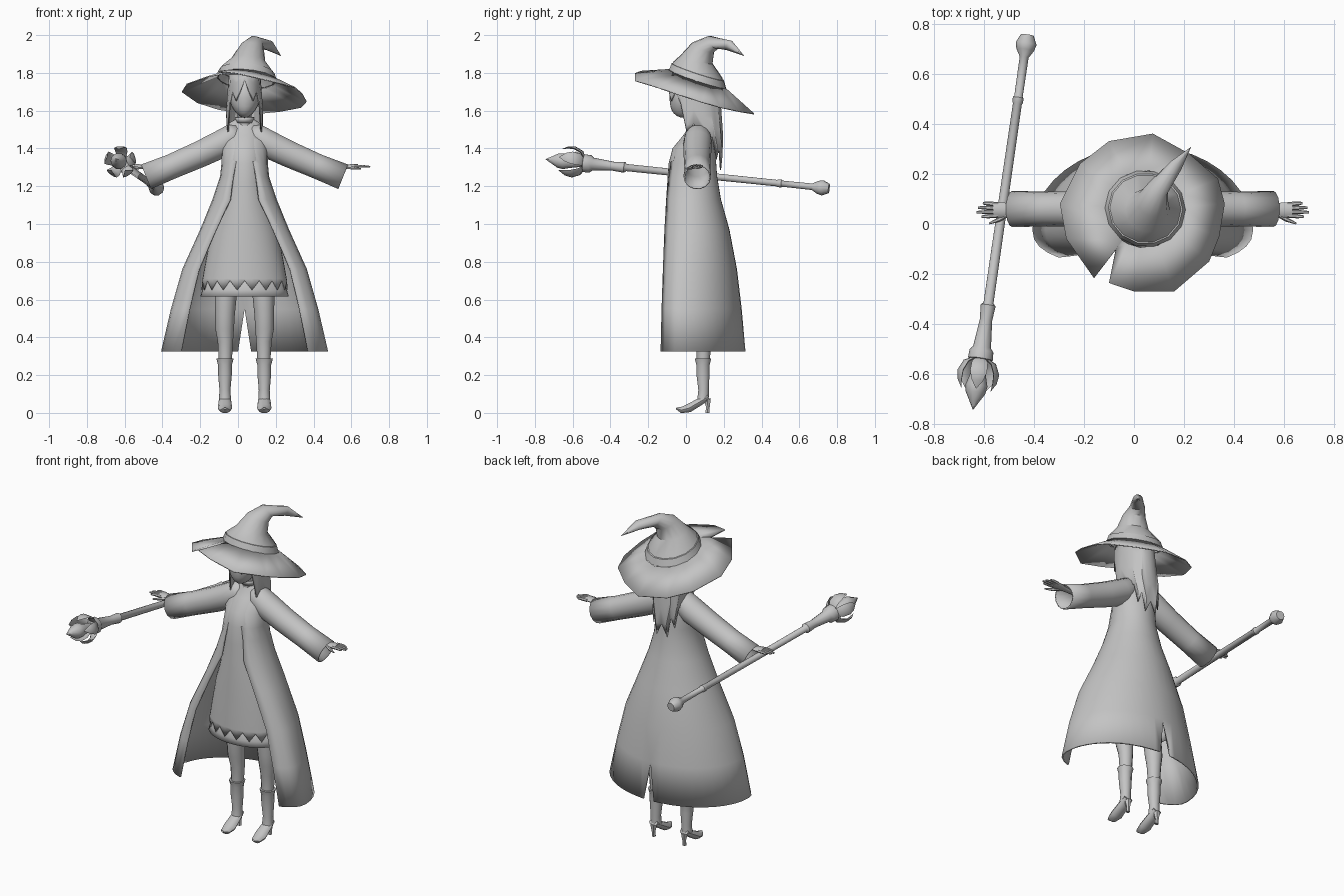
import bpy, bmesh, math
from mathutils import Vector, Matrix

if "Cube" in bpy.data.objects:
    bpy.data.objects.remove(bpy.data.objects["Cube"])

CX = 0.035                                   # body centre line
grey = bpy.data.materials.new("plain_grey")
grey.diffuse_color = (0.55, 0.55, 0.55, 1)
grey.use_nodes = True
grey.node_tree.nodes["Principled BSDF"].inputs["Base Color"].default_value = grey.diffuse_color


def finish(name, bm, mirror=False, thick=0, x=CX, angle=40):
    bmesh.ops.remove_doubles(bm, verts=bm.verts, dist=0.0004)
    bmesh.ops.recalc_face_normals(bm, faces=bm.faces)
    me = bpy.data.meshes.new(name)
    bm.to_mesh(me)
    bm.free()
    ob = bpy.data.objects.new(name, me)
    bpy.context.collection.objects.link(ob)
    me.materials.append(grey)
    ob.location.x = x
    bpy.ops.object.select_all(action='DESELECT')
    ob.select_set(True)
    bpy.context.view_layer.objects.active = ob
    bpy.ops.object.shade_smooth_by_angle(angle=math.radians(angle))
    if mirror:
        m = ob.modifiers.new("mirror", 'MIRROR')
        m.merge_threshold = 0.0005
    if thick:
        s = ob.modifiers.new("thickness", 'SOLIDIFY')
        s.thickness = thick
        s.offset = 0
    return ob


def loft(bm, rings, closed=True, caps=False):
    """Skin a list of equal-length rings of points."""
    vs = [[bm.verts.new(p) for p in r] for r in rings]
    n = len(vs[0])
    for a, b in zip(vs, vs[1:]):
        for i in range(n if closed else n - 1):
            j = (i + 1) % n
            bm.faces.new((a[i], a[j], b[j], b[i]))
    if caps:
        bm.faces.new(vs[0])
        bm.faces.new(vs[-1])


def tube(bm, path, radii, side, n=8, flat=1, normals=None, caps=True):
    """Sweep an oval along a path; side is the direction of its first axis."""
    pts = [Vector(p) for p in path]
    rings = []
    for i, (p, r) in enumerate(zip(pts, radii)):
        t = Vector(normals[i]) if normals else pts[min(i + 1, len(pts) - 1)] - pts[max(i - 1, 0)]
        t.normalize()
        u = Vector(side)
        u = (u - t * u.dot(t)).normalized()
        v = t.cross(u)
        r = max(r, 0.0006)
        rings.append([p + r * (math.cos(a) * u + flat * math.sin(a) * v)
                      for a in (2 * math.pi * k / n for k in range(n))])
    loft(bm, rings, True, caps)


def oval(z, w, yf, yb, n=24):
    yc, ry = (yf + yb) / 2, (yb - yf) / 2
    return [Vector((w * math.cos(2 * math.pi * k / n), yc + ry * math.sin(2 * math.pi * k / n), z))
            for k in range(n)]


# long coat: z, half width, front y, back y, half opening, half back slit
coat_rows = [(1.555, .04, .04, .10, 0, 0), (1.53, .08, .04, .115, 0, 0), (1.47, .11, 0, .135, 0, 0),
             (1.40, .12, -.058, .15, 0, 0), (1.32, .118, -.078, .155, .045, 0),
             (1.25, .125, -.087, .16, .06, 0), (1.13, .165, -.10, .18, .075, 0),
             (.97, .23, -.11, .225, .15, 0), (.76, .325, -.118, .265, .24, 0),
             (.55, .385, -.125, .29, .29, 0), (.325, .437, -.13, .31, .335, .035)]
rings = []
for z, w, yf, yb, xo, slit in coat_rows:
    p = .85
    a0 = math.acos((xo / w) ** (1 / p))
    low = min(max((1.25 - z) / .6, 0), 1)     # widest line moves forward lower down
    yc = yf + (yb - yf) * (.48 - .24 * low)
    ryf = (yc - yf) / math.sin(a0) ** p
    ring = []
    for k in range(15):
        a = -a0 + a0 * k / 4 if k < 4 else math.pi / 2 * (k - 4) / 10
        s = math.sin(a)
        y = yc + (yb - yc) * s if s >= 0 else yc - ryf * (-s) ** p
        c = max(math.cos(a), 0) ** (p if s < 0 else 1)
        ring.append(Vector((max(w * c, slit if k == 14 else 0), y, z)))
    if xo == 0:
        ring[0].x = 0
    if slit == 0:
        ring[-1].x = 0
    rings.append(ring)
bm = bmesh.new()
loft(bm, rings, closed=False)
finish("coat", bm, mirror=True, thick=.01)

# dress with zigzag hem over an underskirt
bm = bmesh.new()
rows = [(1.55, .045, .036, .09), (1.53, .065, .03, .10), (1.47, .09, -.012, .12), (1.40, .10, -.069, .13),
        (1.32, .105, -.09, .13), (1.22, .105, -.097, .14), (1.1, .13, -.105, .15), (.95, .175, -.112, .165),
        (.8, .205, -.118, .18), (.71, .221, -.122, .187), (.68, .226, -.123, .19)]
rings = [oval(*r, n=36) for r in rows]
for k, v in enumerate(rings[-1]):
    v.z = .70 if k % 2 else .65
loft(bm, rings)
finish("dress", bm, thick=.004)
bm = bmesh.new()
loft(bm, [oval(.76, .207, -.112, .178, 36), oval(.65, .222, -.116, .185, 36), oval(.617, .232, -.122, .192, 36)])
finish("underskirt", bm, thick=.004)

# sleeves
bm = bmesh.new()
tube(bm, [(.02, .065, 1.49), (.06, .063, 1.465), (.12, .062, 1.425), (.235, .06, 1.37), (.385, .06, 1.305),
          (.522, .06, 1.25)], [.045, .066, .073, .069, .065, .069], (0, 1, 0), 14, .98, caps=False)
finish("sleeves", bm, mirror=True, thick=.008)

# hands: palm, four fingers and a thumb
bm = bmesh.new()
tube(bm, [(.40, .06, 1.30), (.50, .058, 1.30), (.53, .056, 1.303), (.56, .056, 1.305), (.60, .056, 1.305)],
     [.022, .02, .024, .031, .030], (0, 1, 0), 8, .38)
for i, tip in enumerate((.645, .665, .66, .64)):
    y = .034 + i * .015
    tube(bm, [(.58, y, 1.305), (.62, y + (i - 1.5) * .002, 1.306), (tip, y + (i - 1.5) * .003, 1.303)],
         [.009, .0085, .005], (0, 1, 0), 6)
tube(bm, [(.54, .04, 1.302), (.575, .018, 1.296), (.615, .002, 1.292)], [.011, .009, .004], (0, 1, 0), 6)
finish("hands", bm, mirror=True)

# legs
bm = bmesh.new()
tube(bm, [(.092, .07, .85), (.10, .075, .62), (.104, .078, .52), (.106, .085, .45), (.102, .092, .38),
          (.102, .092, .30), (.104, .09, .22)], [.066, .058, .052, .05, .041, .036, .03], (1, 0, 0), 12)
finish("legs", bm, mirror=True)

# boots: shaft with cuff, foot and heel
bm = bmesh.new()
tube(bm, [(.104, .09, .288), (.104, .09, .255), (.104, .09, .20), (.104, .093, .12), (.104, .09, .07)],
     [.046, .037, .036, .029, .032], (1, 0, 0), 10)
tube(bm, [(.104, .118, .085), (.104, .075, .06), (.104, .015, .025), (.104, -.025, .015), (.104, -.052, .024)],
     [.028, .034, .038, .028, .008], (1, 0, 0), 10, .62)
tube(bm, [(.104, .112, .075), (.104, .116, .03), (.104, .113, 0)], [.022, .011, .012], (1, 0, 0), 6,
     normals=[(0, 0, 1)] * 3)
finish("boots", bm, mirror=True)

# head, neck and collar
bm = bmesh.new()
bmesh.ops.create_uvsphere(bm, u_segments=20, v_segments=14, radius=1,
                          matrix=Matrix.Translation((0, .01, 1.67)) @ Matrix.Diagonal((.08, .098, .108, 1)))
for v in bm.verts:                            # narrow chin
    if v.co.z < 1.64:
        k = (1.64 - v.co.z) / .08
        v.co.x *= 1 - .2 * k
        v.co.y -= .02 * k
finish("head", bm)
bm = bmesh.new()
tube(bm, [(0, .06, 1.5), (0, .045, 1.64)], [.038, .036], (1, 0, 0), 10)
finish("neck", bm)
bm = bmesh.new()
tube(bm, [(0, .06, 1.535), (0, .06, 1.565)], [.042, .05], (1, 0, 0), 12, caps=False)
finish("collar", bm, thick=.005)

# hair: a curtain with a parting and ragged ends, longer and squarer at the back
ends = [1.76, 1.70, 1.65, 1.70, 1.64, 1.48, 1.53, 1.45, 1.46, 1.34, 1.40, 1.285, 1.36]
rings = []
for f, grow in ((0, .95), (.3, 1.02), (.65, 1.1), (.85, 1.12), (1, 1.06)):
    ring = []
    for k, e in enumerate(ends):
        a = math.pi * k / 12
        zig = min(e + .04, 1.76) if k % 2 == 0 and k > 4 else e
        g = grow if k > 4 else min(grow, 1.03)
        z = 1.79 + ((zig if f == .85 else e) - 1.79) * f
        c, s = math.cos(a), math.sin(a)
        y = .04 - .13 * g * c if c > 0 else .04 + .137 * g * (-c) ** (1 - .45 * f)
        x = .085 * g * (s if c > 0 else s ** (1 - .3 * f))
        ring.append(Vector((x if 0 < k < 12 else 0, y, z)))
    rings.append(ring)
bm = bmesh.new()
loft(bm, rings, closed=False)
finish("hair", bm, mirror=True, thick=.006, angle=30)

# hat crown, bent towards the back
tilt = Vector((.08, .33, 1))
bm = bmesh.new()
tube(bm, [(.044, .06, 1.765), (.046, .062, 1.815), (.055, .055, 1.87), (.075, .09, 1.935), (.098, .145, 1.962),
          (.165, .23, 1.945), (.228, .308, 1.89)], [.158, .14, .09, .064, .043, .028, 0], (1, 0, 0), 14,
     normals=[tilt, tilt, (.1, .25, 1), (.25, .4, 1), (.5, .6, .6), (.6, .75, -.35), (.6, .75, -.6)], caps=False)
finish("hat_crown", bm, x=0)

# hat band
bm = bmesh.new()
tube(bm, [(.044, .06, 1.766), (.045, .061, 1.768), (.046, .062, 1.805), (.046, .062, 1.807)],
     [.15, .162, .149, .14], (1, 0, 0), 14, normals=[tilt] * 4, caps=False)
finish("hat_band", bm, x=0, angle=30)

# hat brim with a cut at the front
outline = [(-.296, .08), (-.216, .24), (-.10, .33), (.075, .36), (.22, .28), (.335, .18), (.362, .08), (.34, -.05),
           (.30, -.15), (.16, -.27), (0, -.27), (-.10, -.236), (-.072, -.10), (-.16, -.216), (-.27, -.06)]
inner, outer = [], []
for x, y in outline:
    d = Vector((x - .044, y - .06)).normalized() * .155
    inner.append(Vector((.044 + d.x, .06 + d.y, 1.765 - .33 * d.y - .08 * d.x)))
    z = 1.70 - .31 * y - .08 * x
    if y < -.22:                              # the front edge leans a little more
        z -= .15 * (x - .08)
    outer.append(Vector((x, y, 1.795 if (x, y) == (-.072, -.10) else z)))
bm = bmesh.new()
loft(bm, [inner, outer])
finish("hat_brim", bm, x=0, thick=.006, angle=12)

# staff, built along its own axis then laid across the hand
knob, tip = Vector((-.427, .757, 1.188)), Vector((-.645, -.745, 1.343))
lay = Matrix.Translation(knob) @ (tip - knob).to_track_quat('Z', 'Y').to_matrix().to_4x4()


def staff_part(name, profile=None, petals=0):
    bm = bmesh.new()
    if profile:
        tube(bm, [(0, 0, d) for d, r in profile], [r for d, r in profile], (1, 0, 0), 10,
             normals=[(0, 0, 1)] * len(profile))
    for i in range(petals):
        a = 2 * math.pi * (i + .25) / petals
        c, s = math.cos(a), math.sin(a)
        tube(bm, [(r * c, r * s, d) for r, d in ((.025, 1.315), (.058, 1.335), (.076, 1.375), (.074, 1.41), (.062, 1.445))],
             [.02, .032, .034, .024, 0], (-s, c, 0), 6, .25)
    bm.transform(lay)
    finish(name, bm, x=0, angle=45)


staff_part("staff", [(0, .026), (.035, .042), (.06, .036), (.09, .018), (.25, .017), (.255, .022), (.275, .021),
                     (.28, .018), (1.09, .02), (1.10, .03), (1.16, .025), (1.27, .036), (1.285, .048),
                     (1.318, .05), (1.325, .028)])
staff_part("staff_crystal", [(1.32, .02), (1.39, .034), (1.425, .044), (1.455, .04), (1.49, .02), (1.525, 0)])
staff_part("staff_petals", petals=5)
